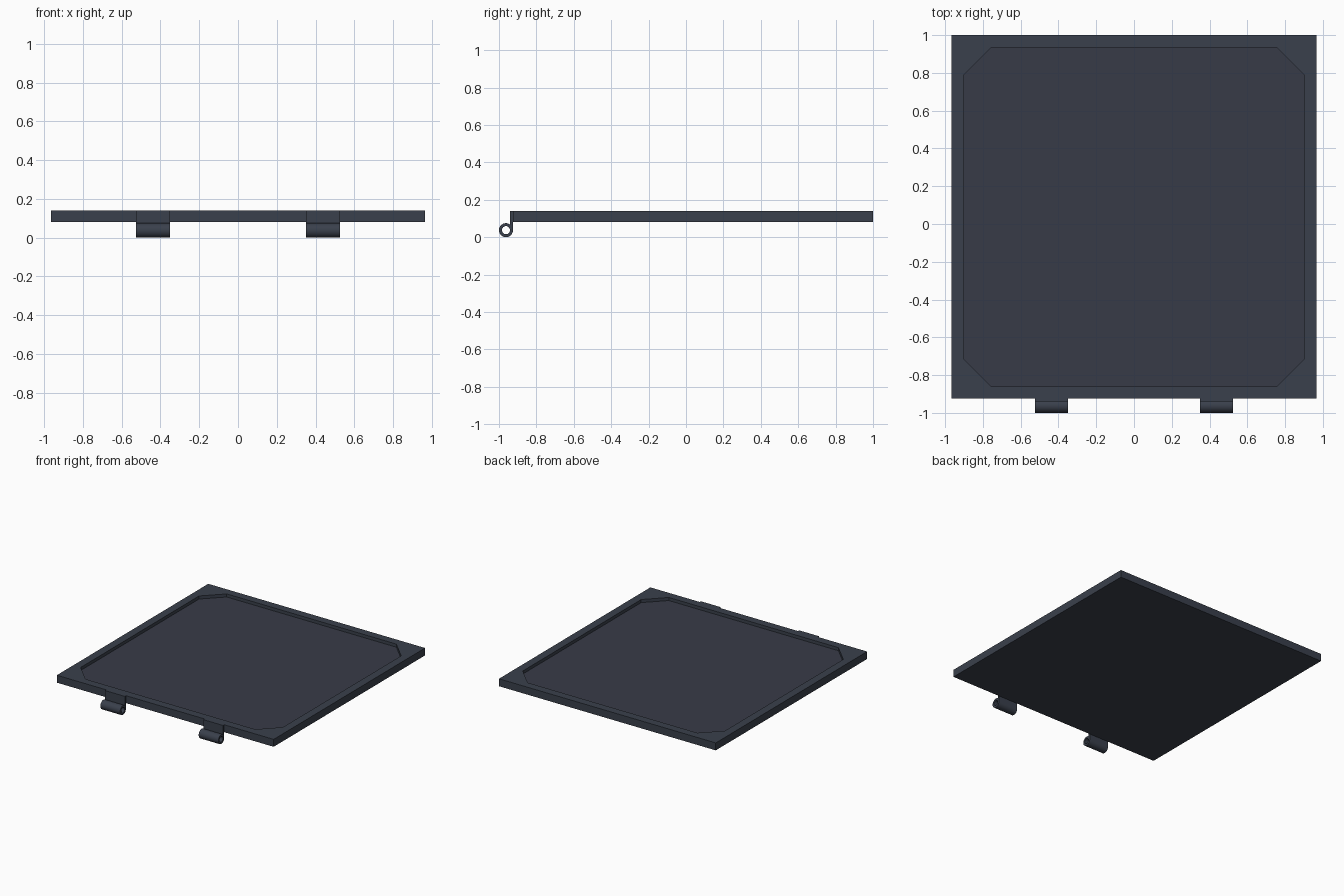
import bpy, bmesh
from math import cos, sin, acos, tau

if "Cube" in bpy.data.objects:
    bpy.data.objects.remove(bpy.data.objects["Cube"])

Y0, Y1, HX = -0.925, 1.0, 0.965      # plate outline
Z0, Z1, FLOOR = 0.08, 0.14, 0.115    # underside, rim top, recess floor


def material(name, rgb):
    m = bpy.data.materials.new(name)
    m.diffuse_color = (*rgb, 1)
    m.use_nodes = True
    m.node_tree.nodes["Principled BSDF"].inputs["Base Color"].default_value = m.diffuse_color
    return m


dark = material("dark_metal", (0.042, 0.051, 0.072))
panel = material("panel_metal", (0.039, 0.044, 0.064))


def finish(bm, name, mats):
    bmesh.ops.recalc_face_normals(bm, faces=bm.faces)
    mesh = bpy.data.meshes.new(name)
    bm.to_mesh(mesh)
    bm.free()
    for m in mats:
        mesh.materials.append(m)
    ob = bpy.data.objects.new(name, mesh)
    bpy.context.collection.objects.link(ob)
    return ob


def loop(bm, pts):
    vs = [bm.verts.new(p) for p in pts]
    return vs, [bm.edges.new((a, b)) for a, b in zip(vs, vs[1:] + vs[:1])]


# Square lid plate with a shallow, corner-cut recess in its top
bm = bmesh.new()
rect = [(-HX, Y0), (HX, Y0), (HX, Y1), (-HX, Y1)]
a, b, c, cut = 0.90, -0.86, 0.935, 0.145
octa = [(-a + cut, b), (a - cut, b), (a, b + cut), (a, c - cut),
        (a - cut, c), (-a + cut, c), (-a, c - cut), (-a, b + cut)]
low, _ = loop(bm, [(x, y, Z0) for x, y in rect])
top, top_e = loop(bm, [(x, y, Z1) for x, y in rect])
lip, lip_e = loop(bm, [(x, y, Z1) for x, y in octa])
flo, _ = loop(bm, [(x, y, FLOOR) for x, y in octa])
bm.faces.new(low[::-1])
for lower, upper in ((low, top), (flo, lip)):
    n = len(lower)
    for i in range(n):
        j = (i + 1) % n
        bm.faces.new((lower[i], lower[j], upper[j], upper[i]))
bmesh.ops.triangle_fill(bm, edges=top_e + lip_e, use_beauty=True)
floor_face = bm.faces.new(flo)
floor_face.material_index = 1
finish(bm, "lid_plate", [dark, panel])


# Hinge knuckle: rolled barrel with a pin hole, plus a flat leaf on the plate edge
def hinge(name, x0, x1):
    cy, cz, ro, ri = -0.9625, 0.0375, 0.0375, 0.0215
    start, n = acos((-0.94 - cy) / ro), 28
    outer = [(cy + ro * cos(t), cz + ro * sin(t))
             for t in (start + (tau - start) * i / n for i in range(n + 1))]
    outer += [(Y0, Z1), (-0.94, Z1)]
    inner = [(cy + ri * cos(tau * i / 32), cz + ri * sin(tau * i / 32)) for i in range(32)]
    bm = bmesh.new()
    edges = []
    for ring in (outer, inner):
        edges += loop(bm, [(x0, y, z) for y, z in ring])[1]
    bmesh.ops.triangle_fill(bm, edges=edges, use_beauty=True)
    ext = bmesh.ops.extrude_face_region(bm, geom=bm.faces[:], use_keep_orig=True)
    moved = [v for v in ext["geom"] if isinstance(v, bmesh.types.BMVert)]
    bmesh.ops.translate(bm, verts=moved, vec=(x1 - x0, 0, 0))
    ob = finish(bm, name, [dark])
    bpy.ops.object.select_all(action='DESELECT')
    ob.select_set(True)
    bpy.context.view_layer.objects.active = ob
    bpy.ops.object.shade_smooth_by_angle(angle=0.6)


hinge("hinge_left", -0.525, -0.35)
hinge("hinge_right", 0.35, 0.525)
